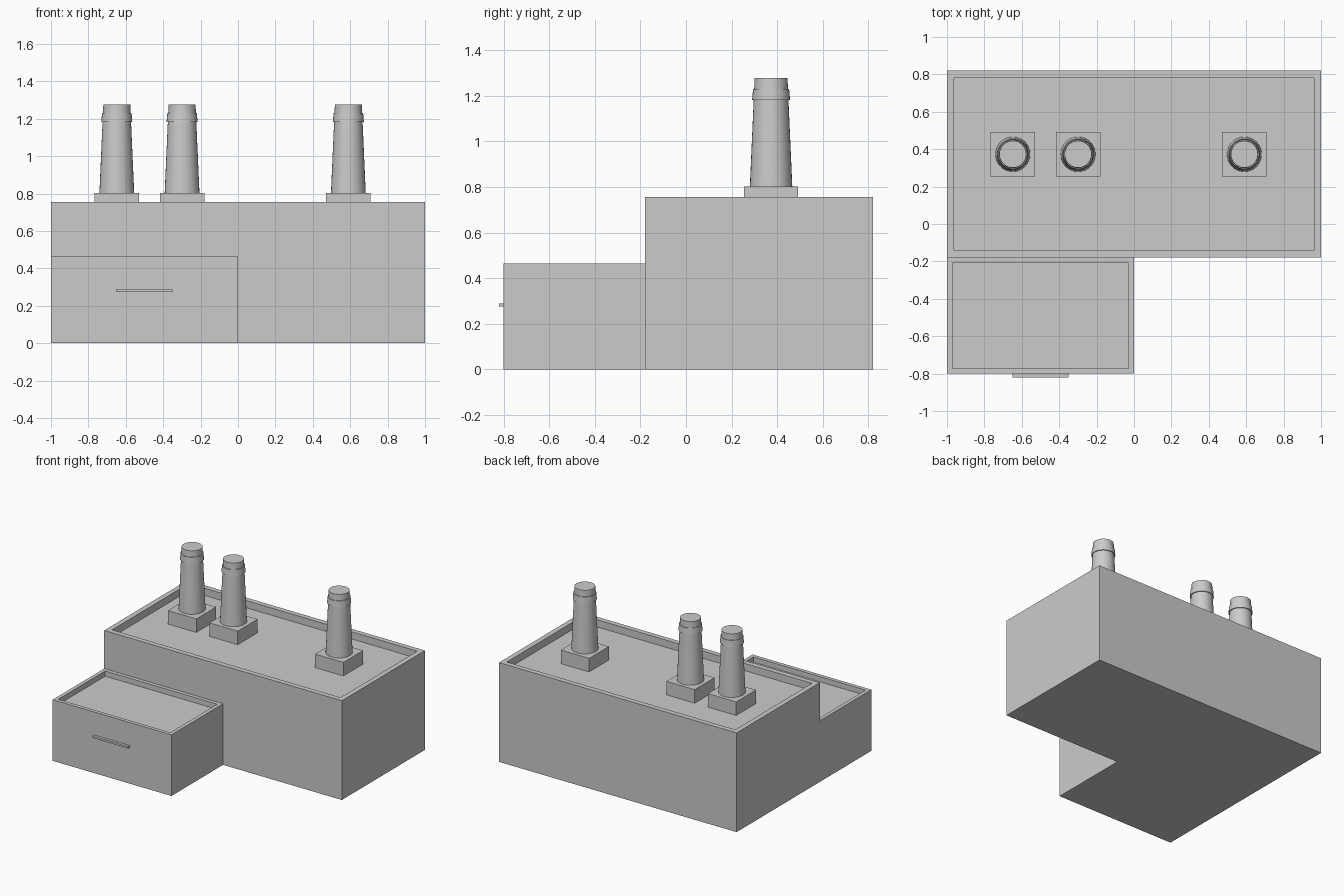
import bpy, bmesh
from math import cos, sin, tau

if "Cube" in bpy.data.objects:
    bpy.data.objects.remove(bpy.data.objects["Cube"])


def finish(name, bm):
    bmesh.ops.recalc_face_normals(bm, faces=bm.faces)
    me = bpy.data.meshes.new(name)
    bm.to_mesh(me)
    bm.free()
    ob = bpy.data.objects.new(name, me)
    bpy.context.collection.objects.link(ob)
    return ob


def box_bm(x0, x1, y0, y1, z0, z1):
    bm = bmesh.new()
    bmesh.ops.create_cube(bm, size=1)
    for v in bm.verts:
        v.co = ((x0 + x1) / 2 + v.co.x * (x1 - x0),
                (y0 + y1) / 2 + v.co.y * (y1 - y0),
                (z0 + z1) / 2 + v.co.z * (z1 - z0))
    return bm


def box(name, *dims):
    return finish(name, box_bm(*dims))


def parapet_block(name, dims, rim, depth):
    # Block whose flat roof is sunk behind a low parapet
    bm = box_bm(*dims)
    bm.normal_update()
    top = max(bm.faces, key=lambda f: f.calc_center_median().z)
    bmesh.ops.inset_region(bm, faces=[top], thickness=rim)
    for v in top.verts:
        bm.verts.new(v.co)
    loose = [v for v in bm.verts if not v.link_faces]
    ring = list(top.verts)
    bm.faces.remove(top)
    for v in loose:
        v.co.z -= depth
    for i in range(4):
        j = (i + 1) % 4
        bm.faces.new((ring[i], ring[j], loose[j], loose[i]))
    bm.faces.new(loose)
    return finish(name, bm)


def lathe(name, x, y, profile, sides=32):
    # Closed solid of revolution from (radius, z) points
    bm = bmesh.new()
    rings = [[bm.verts.new((x + r * cos(tau * i / sides),
                            y + r * sin(tau * i / sides), z))
              for i in range(sides)] for r, z in profile]
    for a, b in zip(rings, rings[1:]):
        for i in range(sides):
            j = (i + 1) % sides
            bm.faces.new((a[i], a[j], b[j], b[i]))
    bm.faces.new(rings[0])
    bm.faces.new(rings[-1])
    ob = finish(name, bm)
    bpy.ops.object.select_all(action='DESELECT')
    ob.select_set(True)
    bpy.context.view_layer.objects.active = ob
    bpy.ops.object.shade_smooth_by_angle(angle=0.6)
    return ob


# Main hall and lower front annex
parapet_block("main_hall", (-1, 1, -0.18, 0.82, 0, 0.755), 0.055, 0.055)
parapet_block("front_annex", (-1, 0, -0.80, -0.18, 0, 0.465), 0.04, 0.04)

# Thin ledge on the annex front
box("front_ledge", -0.65, -0.35, -0.82, -0.80, 0.275, 0.29)

# Chimneys: square plinth, tapered stack and collar
CY = 0.373
for n, cx in enumerate((-0.648, -0.299, 0.59), 1):
    box(f"chimney_plinth_{n}", cx - 0.119, cx + 0.119,
        CY - 0.119, CY + 0.119, 0.70, 0.803)
    lathe(f"chimney_stack_{n}", cx, CY, [(0.093, 0.803), (0.072, 1.277)])
    lathe(f"chimney_collar_{n}", cx, CY, [(0.083, 1.182), (0.079, 1.23)])
